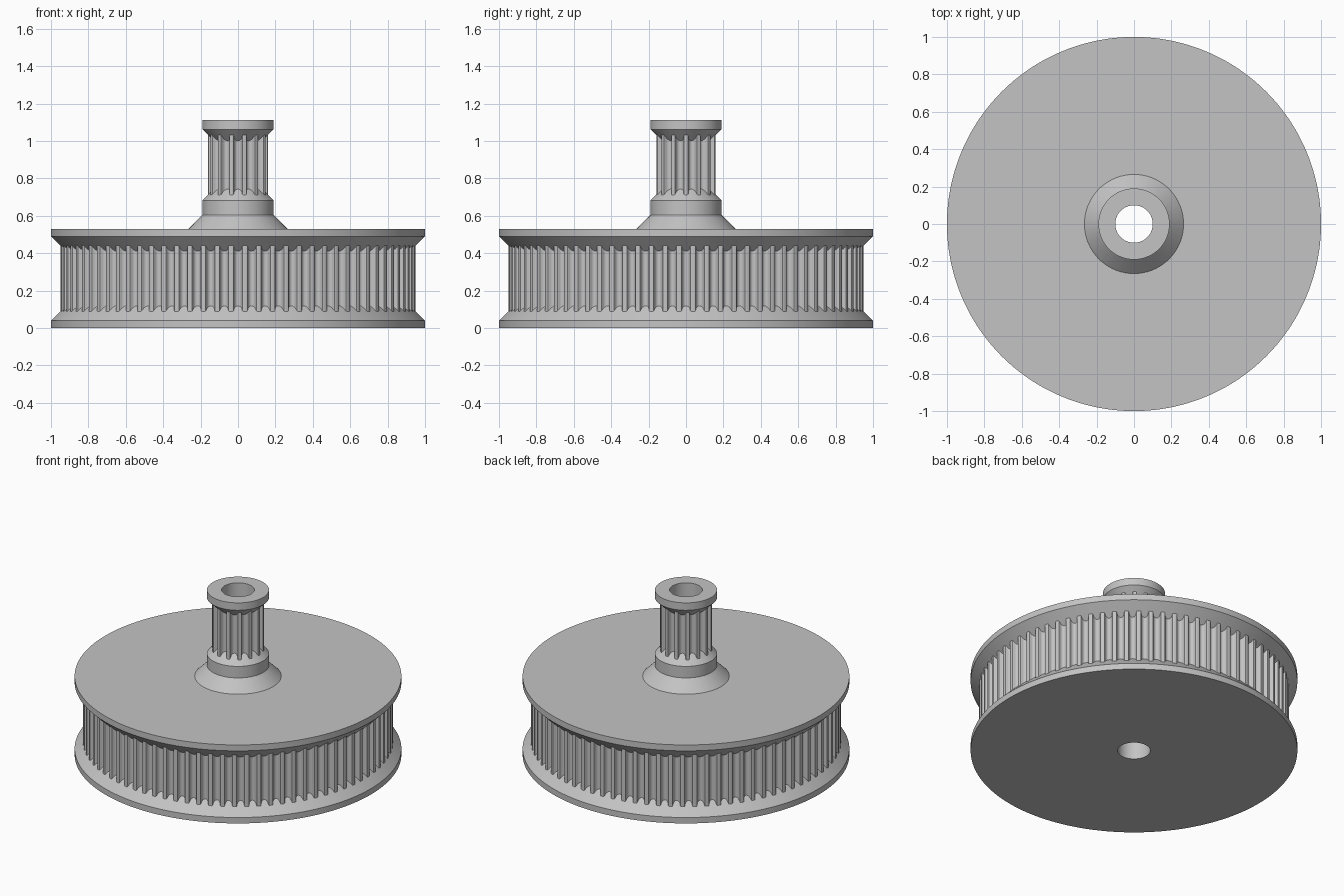
import bpy, bmesh
from math import atan2, hypot, pi, sin, cos, radians

cube = bpy.data.objects.get("Cube")
if cube:
    bpy.data.objects.remove(cube, do_unlink=True)

GREY = (0.55, 0.55, 0.55, 1)
metal = bpy.data.materials.new("plain grey")
metal.use_nodes = True
metal.diffuse_color = GREY
metal.node_tree.nodes["Principled BSDF"].inputs["Base Color"].default_value = GREY

# Half of one rounded belt groove: (half width, depth) per millimetre
SCALE = 0.0377
HALF = [(.747, 0), (.648, .037), (.598, .13), (.547, .343),
        (.452, .54), (.248, .707), (0, .765)]
GROOVE = [(-w, d) for w, d in HALF] + [(w, d) for w, d in HALF[-2::-1]]


def toothed_outline(teeth, radius):
    """Polar points of a toothed wheel with a groove facing the front."""
    points = []
    for i in range(teeth):
        centre = -pi / 2 + 2 * pi * i / teeth
        for w, d in GROOVE:
            x, y = w * SCALE, radius - d * SCALE
            points.append((centre + atan2(x, y), hypot(x, y)))
    return points


def pulley(name, teeth, radius, low, high, below, above):
    """Loft closed rings; the groove ends follow the flange cones."""
    outline = toothed_outline(teeth, radius)
    bm = bmesh.new()

    def circle(r, z):
        return [bm.verts.new((r * cos(a), r * sin(a), z)) for a, _ in outline]

    def tooth_ring(z, slope):
        return [bm.verts.new((r * cos(a), r * sin(a), z + slope * (radius - r)))
                for a, r in outline]

    rings = [circle(*p) for p in below]
    rings += [tooth_ring(low, 1), tooth_ring(high, -1)]
    rings += [circle(*p) for p in above]
    n = len(outline)
    for a, b in zip(rings, rings[1:] + rings[:1]):
        for i in range(n):
            j = (i + 1) % n
            bm.faces.new((a[i], a[j], b[j], b[i]))
    bmesh.ops.recalc_face_normals(bm, faces=bm.faces)
    mesh = bpy.data.meshes.new(name)
    bm.to_mesh(mesh)
    bm.free()
    mesh.materials.append(metal)
    obj = bpy.data.objects.new(name, mesh)
    bpy.context.collection.objects.link(obj)
    bpy.ops.object.select_all(action='DESELECT')
    obj.select_set(True)
    bpy.context.view_layer.objects.active = obj
    bpy.ops.object.shade_smooth_by_angle(angle=radians(30))
    return obj


BORE = 0.1

# Wide toothed wheel with two bevelled flanges
pulley("large_pulley", 80, 0.95, 0.09, 0.44,
       below=[(BORE, 0), (1, 0), (1, 0.04)],
       above=[(1, 0.49), (1, 0.53), (BORE, 0.53)])

# Narrow toothed hub on a conical foot
pulley("small_pulley", 14, 0.158, 0.715, 1.03,
       below=[(BORE, 0.53), (0.265, 0.53), (0.19, 0.605), (0.19, 0.683)],
       above=[(0.19, 1.062), (0.19, 1.112), (BORE, 1.112)])
